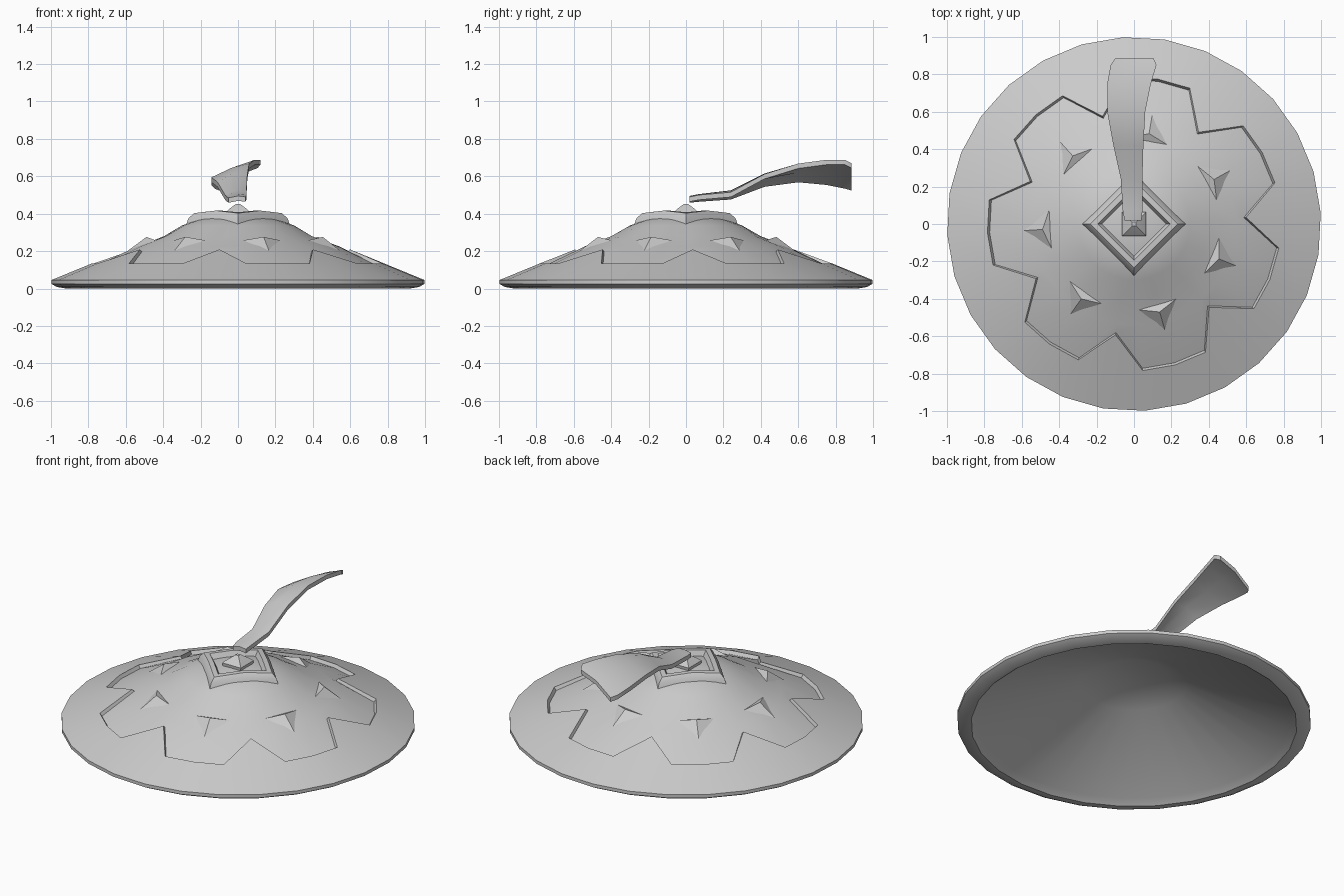
import bpy, math
from mathutils import Vector

cube = bpy.data.objects.get("Cube")
if cube:
    bpy.data.objects.remove(cube)

grey = bpy.data.materials.new("light_grey")
grey.use_nodes = True
grey.diffuse_color = (0.6, 0.6, 0.6, 1)
grey.node_tree.nodes["Principled BSDF"].inputs["Base Color"].default_value = (0.6, 0.6, 0.6, 1)

SIDES, PETALS = 28, 7
START = math.radians(3.4)


def polar(i, r, z, n=SIDES, start=START):
    a = start + math.tau * i / n
    return Vector((r * math.cos(a), r * math.sin(a), z))


def make(name, verts, faces, angle=30):
    mesh = bpy.data.meshes.new(name)
    mesh.from_pydata(verts, [], faces)
    mesh.materials.append(grey)
    ob = bpy.data.objects.new(name, mesh)
    bpy.context.collection.objects.link(ob)
    bpy.ops.object.select_all(action='DESELECT')
    ob.select_set(True)
    bpy.context.view_layer.objects.active = ob
    bpy.ops.object.mode_set(mode='EDIT')
    bpy.ops.mesh.select_all(action='SELECT')
    bpy.ops.mesh.normals_make_consistent(inside=False)
    bpy.ops.object.mode_set(mode='OBJECT')
    bpy.ops.object.shade_smooth_by_angle(angle=math.radians(angle))
    return ob


def loft(name, rings, closed=False, angle=30):
    """Join equal loops of points; cap both ends, or link last to first."""
    n = len(rings[0])
    verts = [p for ring in rings for p in ring]
    faces = []
    for k in range(len(rings) if closed else len(rings) - 1):
        a, b = k * n, (k + 1) % len(rings) * n
        faces += [(a + i, a + (i + 1) % n, b + (i + 1) % n, b + i) for i in range(n)]
    if not closed:
        faces += [tuple(range(n)), tuple(range(len(verts) - n, len(verts)))]
    return make(name, verts, faces, angle)


def circle(r, z):
    return [polar(i, r, z) for i in range(SIDES)]


# Hat body: inside, rim, brim, sunken petal outline, crown
def petal_line(shrink, upper):
    ring = []
    for i in range(SIDES):
        notch = i % 4 == 0
        r = (0.6 if notch else 0.785) - shrink
        if upper:
            z = 0.045 + 0.41 * (1 - r)
        else:
            z = 0.197 if notch else 0.114
        ring.append(polar(i, r, z))
    return ring


crown_edge = [polar(i, 0.4 if i % 2 else 0.39, 0.28) for i in range(SIDES)]
loft("hat_body", [
    circle(0.02, 0.32), circle(0.2, 0.31), circle(0.3, 0.27),
    circle(0.88, 0.03), circle(0.92, 0.0), circle(0.97, 0.008),
    circle(1.0, 0.025), circle(1.0, 0.045),
    petal_line(0, True), petal_line(0.012, False),
    circle(0.54, 0.226), crown_edge,
    circle(0.3, 0.337), circle(0.2, 0.372), circle(0.1, 0.39), circle(0.02, 0.395)])

# Small raised triangles, one above each petal
for k in range(PETALS):
    m = 4 * k + 2
    pts = [polar(m - 1, 0.46, 0.258), polar(m, 0.59, 0.202),
           polar(m + 1, 0.46, 0.258), polar(m, 0.49, 0.276)]
    make(f"triangle_{k + 1}", pts, [(0, 1, 3), (1, 2, 3), (2, 0, 3), (0, 2, 1)], 20)


# Diamond band on the crown
def square(r, z, start=0):
    return [polar(i, r, z, 4, start) for i in range(4)]


def diamond(r, z):
    # corners plus side midpoints, which sit higher on the dome
    ring = square(r, z)
    points = []
    for i in range(4):
        mid = (ring[i] + ring[(i + 1) % 4]) / 2
        mid.z = z + 0.25 * r * r
        points += [ring[i], mid]
    return points


loft("diamond_band", [diamond(0.28, 0.335), diamond(0.265, 0.375), diamond(0.235, 0.403),
                      diamond(0.195, 0.408), diamond(0.17, 0.375)], closed=True, angle=40)

# Gem in the middle
loft("centre_gem", [square(r, z, math.pi / 4) for r, z in
                    [(0.085, 0.38), (0.09, 0.41), (0.07, 0.423), (0.015, 0.453)]], angle=35)

# Feather: left edge, crest and right edge at each station along y
stations = [
    (0.02, (-0.05, 0.485), (0.0, 0.495), (0.04, 0.49)),
    (0.07, (-0.06, 0.49), (0.0, 0.505), (0.045, 0.5)),
    (0.24, (-0.07, 0.502), (-0.01, 0.525), (0.045, 0.515)),
    (0.42, (-0.11, 0.57), (-0.03, 0.615), (0.05, 0.612)),
    (0.6, (-0.143, 0.594), (-0.035, 0.645), (0.06, 0.668)),
    (0.75, (-0.143, 0.58), (-0.02, 0.65), (0.09, 0.688)),
    (0.85, (-0.125, 0.56), (-0.005, 0.635), (0.12, 0.688)),
    (0.885, (-0.1, 0.55), (0.0, 0.63), (0.105, 0.67)),
]
loops = []
for y, *row in stations:
    top = [Vector((x, y, z)) for x, z in row]
    loops.append(top + [p - Vector((0, 0, 0.026)) for p in reversed(top)])
loft("feather", loops, angle=45)
